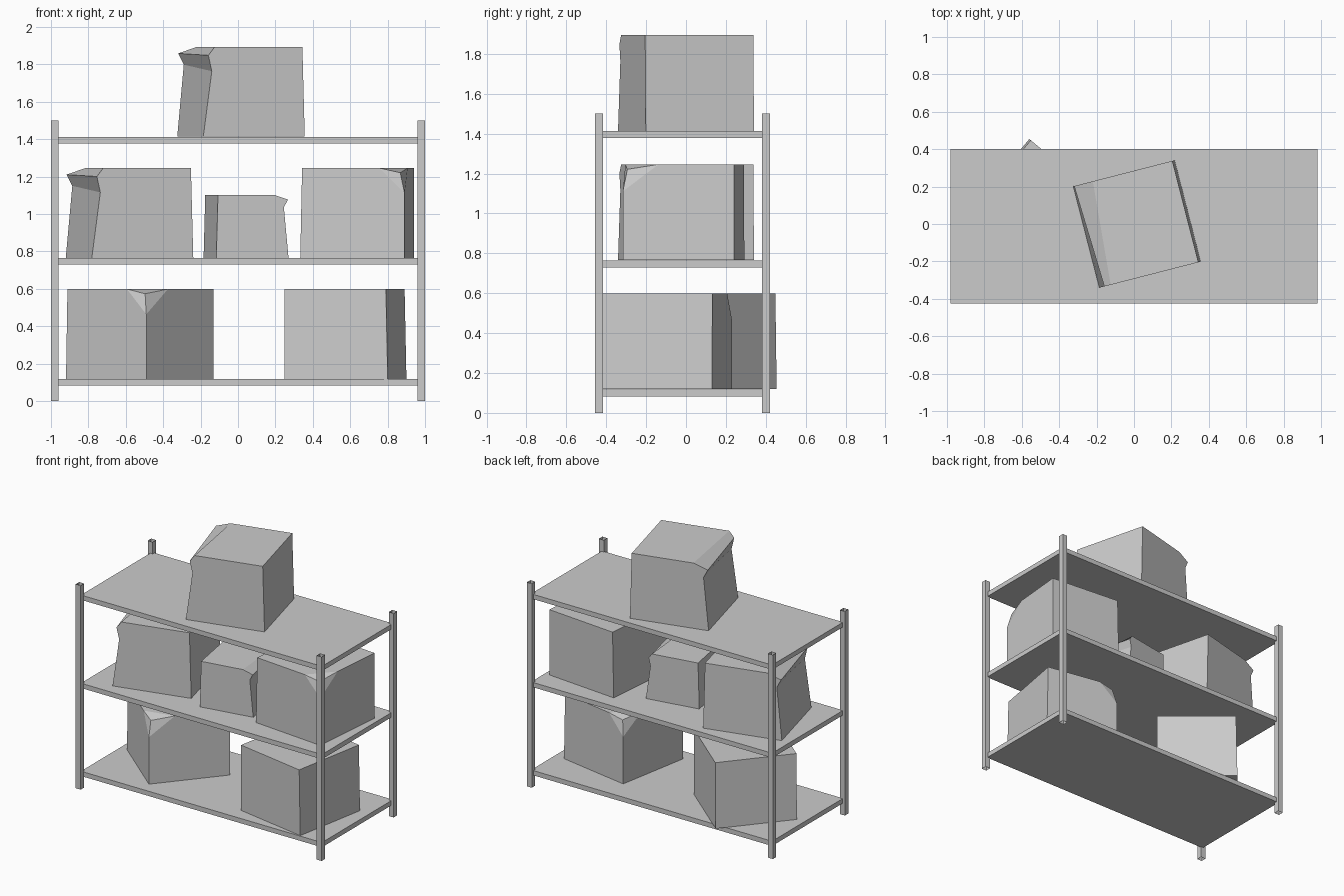
import bpy
import math

if "Cube" in bpy.data.objects:
    bpy.data.objects.remove(bpy.data.objects["Cube"])

grey = bpy.data.materials.new("light_grey")
grey.diffuse_color = (0.6, 0.6, 0.6, 1)
grey.use_nodes = True
grey.node_tree.nodes["Principled BSDF"].inputs["Base Color"].default_value = grey.diffuse_color


def make(name, verts, faces, loc=(0, 0, 0), turn=0.0, scale=1.0):
    mesh = bpy.data.meshes.new(name)
    mesh.from_pydata(verts, [], faces)
    mesh.materials.append(grey)
    ob = bpy.data.objects.new(name, mesh)
    ob.location = loc
    ob.rotation_euler.z = math.radians(turn)
    ob.scale = (scale,) * 3
    bpy.context.collection.objects.link(ob)
    return ob


def block(name, x0, x1, y0, y1, z0, z1, capped=True):
    verts = [(x, y, z) for z in (z0, z1)
             for x, y in ((x0, y0), (x1, y0), (x1, y1), (x0, y1))]
    faces = [(i, (i + 1) % 4, (i + 1) % 4 + 4, i + 4) for i in range(4)]
    if capped:
        faces += [(3, 2, 1, 0), (4, 5, 6, 7)]
    return make(name, verts, faces)


# Shelf boards
for name, top in (("bottom", 0.118), ("middle", 0.765), ("top", 1.413)):
    block(name + "_shelf", -0.98, 0.98, -0.425, 0.40, top - 0.035, top)

# Corner posts: open square tubes
for side, x in (("left", -0.98), ("right", 0.98)):
    for end, y in (("front", -0.437), ("back", 0.40)):
        block(f"{end}_{side}_post", x - 0.02, x + 0.02,
              y - 0.02, y + 0.02, 0, 1.5, capped=False)

H = 0.28    # half width of a carton
T = 0.48    # carton height


def crushed_carton(name, loc, turn, scale=1.0):
    """Carton with one upper edge crushed in, lofted between two profiles."""
    front = [(-H, 0), (H, 0), (H - 0.013, T), (-0.217, T), (-0.252, 0.435), (-0.233, 0.35)]
    back = [(-H, 0), (H, 0), (H - 0.013, T), (-0.172, T), (-0.275, 0.445), (-0.244, 0.385)]
    verts = [(x, -H, z) for x, z in front] + [(x, H, z) for x, z in back]
    n = len(front)
    faces = [tuple(range(n)), tuple(reversed(range(n, 2 * n)))]
    faces += [((i + 1) % n, i, i + n, (i + 1) % n + n) for i in range(n)]
    make(name, verts, faces, loc, turn, scale)


def chipped_carton(name, loc, turn):
    """Carton with one upper corner pushed in."""
    k = -H + 0.01
    verts = [(-H, -H, 0), (H, -H, 0), (H, H, 0), (-H, H, 0),
             (k, -H, T), (H, H, T), (k, H, T),
             (H - 0.135, -H, T), (H, -H + 0.18, T),      # ends of the dent
             (H - 0.025, -H + 0.02, T - 0.025),          # pushed-in tip
             (H, -H, T - 0.135)]                         # foot of the dent
    faces = [(3, 2, 1, 0), (0, 1, 10, 7, 4), (1, 2, 5, 8, 10),
             (2, 3, 6, 5), (3, 0, 4, 6), (4, 7, 8, 5, 6),
             (7, 9, 8), (7, 10, 9), (10, 8, 9)]
    make(name, verts, faces, loc, turn)


# Cartons on the shelves
crushed_carton("top_carton", (0.016, 0, 1.414), 14.4)
crushed_carton("middle_left_carton", (-0.58, 0, 0.766), 14.4)
crushed_carton("small_carton", (0.043, -0.05, 0.766), 190, 0.7)
chipped_carton("middle_right_carton", (0.637, -0.012, 0.766), -5.2)
chipped_carton("bottom_left_carton", (-0.525, 0.06, 0.119), -40)
chipped_carton("bottom_right_carton", (0.575, -0.095, 0.119), 169.7)
